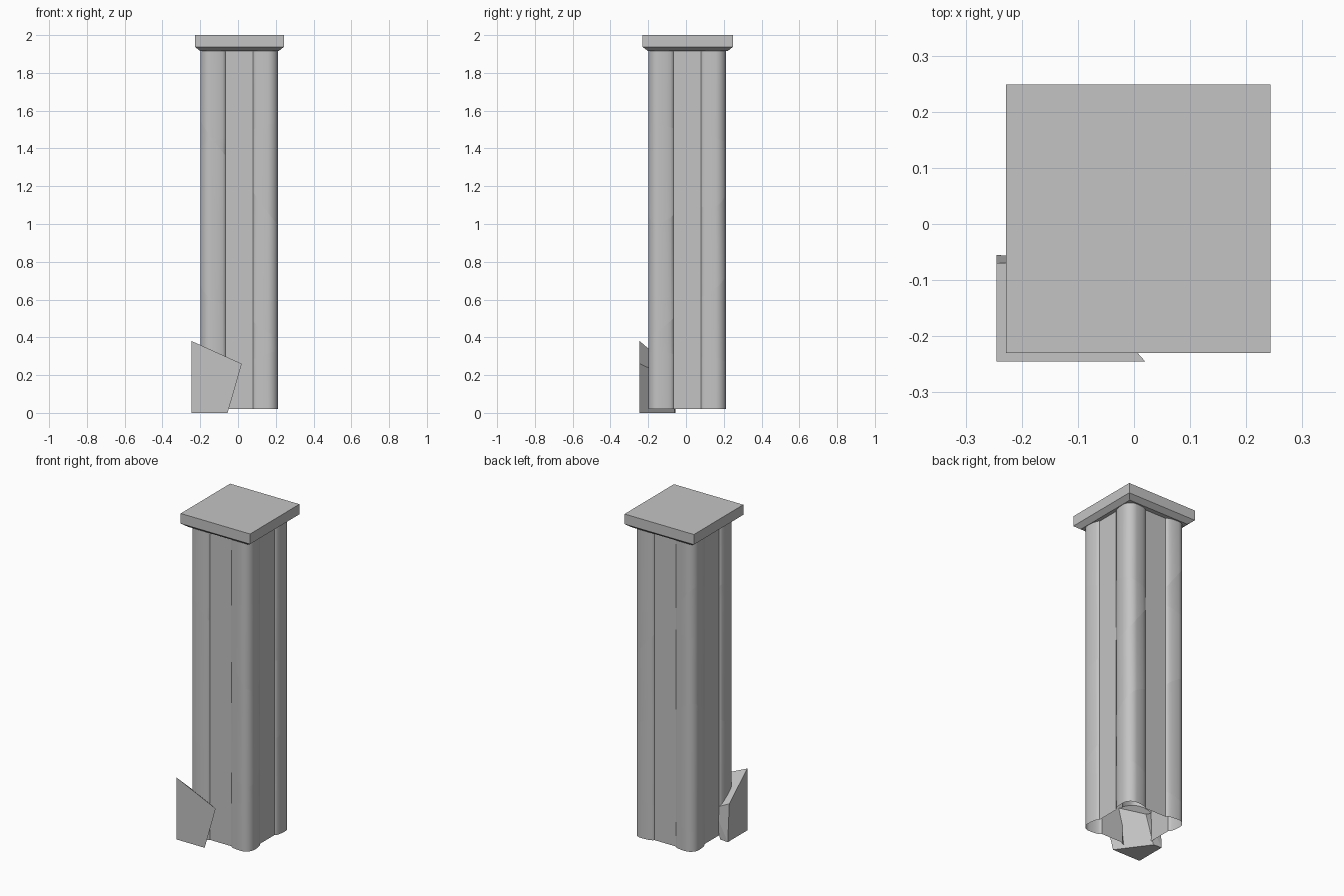
import bpy, bmesh, math
from mathutils import Vector, Matrix

if "Cube" in bpy.data.objects:
    bpy.data.objects.remove(bpy.data.objects["Cube"], do_unlink=True)

# One plain stone colour
stone = bpy.data.materials.new("grey_stone")
stone.use_nodes = True
grey = (0.55, 0.55, 0.55, 1)
stone.diffuse_color = grey
stone.node_tree.nodes["Principled BSDF"].inputs["Base Color"].default_value = grey


def finish(bm, name, smooth=False):
    mesh = bpy.data.meshes.new(name)
    bm.to_mesh(mesh)
    bm.free()
    mesh.materials.append(stone)
    obj = bpy.data.objects.new(name, mesh)
    bpy.context.collection.objects.link(obj)
    if smooth:
        bpy.ops.object.select_all(action='DESELECT')
        obj.select_set(True)
        bpy.context.view_layer.objects.active = obj
        bpy.ops.object.shade_smooth_by_angle(angle=math.radians(35))
    return obj


def crack(bm, point, normal, keep=lambda c: True):
    """Hairline fracture: cut the chosen faces and split them apart."""
    faces = [f for f in bm.faces if keep(f.calc_center_median())]
    geom = set(faces)
    for f in faces:
        geom.update(f.edges)
        geom.update(f.verts)
    cut = bmesh.ops.bisect_plane(bm, geom=list(geom), plane_co=point, plane_no=normal)
    edges = [e for e in cut["geom_cut"] if isinstance(e, bmesh.types.BMEdge)]
    bmesh.ops.split_edges(bm, edges=edges)


# Column shaft: four rounded corner lobes with recessed flat panels between
def lobe():
    half = []
    steps = 5
    for i in range(steps):                      # shoulder rising from the panel
        t = math.pi / 2 * i / steps
        half.append((0.15 - 0.077 * math.cos(t), 0.185 + 0.02 * math.sin(t)))
    for i in range(steps + 1):                  # rounded outer corner, up to the diagonal
        t = math.pi / 2 - math.pi / 4 * i / steps
        half.append((0.15 + 0.055 * math.cos(t), 0.15 + 0.055 * math.sin(t)))
    return half + [(y, x) for x, y in reversed(half[:-1])]


middle = Vector((0.007, 0.007, 0))
bm = bmesh.new()
ring = []
for k in range(4):
    turn = Matrix.Rotation(-k * math.pi / 2, 3, 'Z')
    ring += [turn @ Vector((x, y, 0)) + middle for x, y in lobe()]
low = [bm.verts.new((p.x, p.y, 0.02)) for p in ring]
high = [bm.verts.new((p.x, p.y, 1.92)) for p in ring]
for i in range(len(ring)):
    j = (i + 1) % len(ring)
    bm.faces.new((low[j], low[i], high[i], high[j]))

# Shaft fractures: height on the axis, slope along x, slope along y
for z, sx, sy in ((0.23, 0.37, -0.13), (0.67, -0.6, 0.75),
                  (1.33, -1.33, 0.3), (1.43, 0.3, -0.25)):
    crack(bm, (0, 0, z), (-sx, -sy, 1))
finish(bm, "column_shaft", smooth=True)

# Capital: square slab on a chamfered underside
bm = bmesh.new()
loops = []
for z, hx, hy in ((1.915, 0.207, 0.21), (1.938, 0.2355, 0.2395), (2.0, 0.2355, 0.2395)):
    loops.append([bm.verts.new((0.0075 + sx * hx, 0.0095 + sy * hy, z))
                  for sx, sy in ((-1, -1), (1, -1), (1, 1), (-1, 1))])
for a, b in zip(loops, loops[1:]):
    for i in range(4):
        j = (i + 1) % 4
        bm.faces.new((a[i], a[j], b[j], b[i]))
bm.faces.new(reversed(loops[0]))
bm.faces.new(loops[-1])


def on_top(c):
    return c.z > 1.99


crack(bm, (-0.12, 0, 2), (1, -0.2, 0), on_top)
crack(bm, (-0.058, 0.12, 2), (0.21, 1, 0), lambda c: on_top(c) and c.x > -0.1)
finish(bm, "capital_slab")

# Surviving corner fragment of the base plinth
bm = bmesh.new()
for co in ((-0.245, -0.245, 0), (-0.055, -0.245, 0), (-0.19, -0.06, 0), (-0.245, -0.055, 0),
           (-0.245, -0.245, 0.38), (0.02, -0.245, 0.26),
           (-0.14, -0.065, 0.178), (-0.245, -0.07, 0.23)):
    bm.verts.new(co)
bmesh.ops.convex_hull(bm, input=bm.verts[:])
bmesh.ops.dissolve_limit(bm, angle_limit=math.radians(3), verts=bm.verts[:], edges=bm.edges[:])
bmesh.ops.recalc_face_normals(bm, faces=bm.faces[:])
finish(bm, "plinth_fragment")
